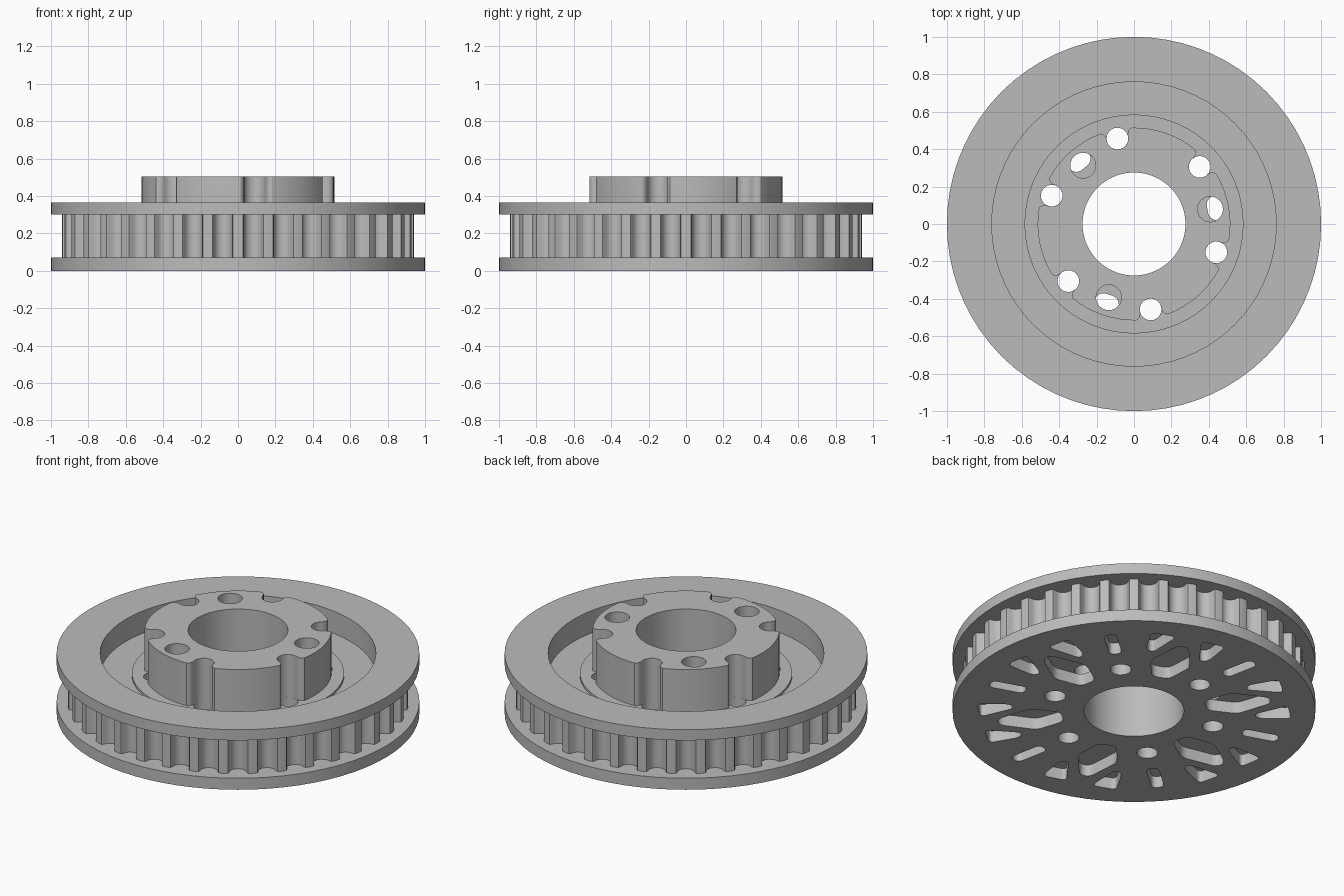
import bpy, bmesh
from math import sin, cos, pi, radians
from mathutils import Vector

cube = bpy.data.objects.get("Cube")
if cube:
    bpy.data.objects.remove(cube, do_unlink=True)

metal = bpy.data.materials.new("grey metal")
metal.use_nodes = True
GREY = (0.5, 0.5, 0.5, 1)
metal.diffuse_color = GREY
metal.node_tree.nodes["Principled BSDF"].inputs["Base Color"].default_value = GREY


def polar(r, deg):
    return Vector((r * cos(radians(deg)), r * sin(radians(deg))))


def circle(r, n=72, centre=Vector((0, 0))):
    return [centre + polar(r, 360 * i / n) for i in range(n)]


def turned(points, deg):
    """Turn a loop about the axle."""
    ux, uy = polar(1, deg), polar(1, deg + 90)
    return [ux * p[0] + uy * p[1] for p in points]


def rounded(points, cut, steps=5):
    """Round the corners of a polygon."""
    out = []
    for i, p in enumerate(points):
        a, b = points[i - 1], points[(i + 1) % len(points)]
        start = p + (a - p).normalized() * min(cut, (a - p).length * 0.49)
        end = p + (b - p).normalized() * min(cut, (b - p).length * 0.49)
        for k in range(steps + 1):
            t = k / steps
            out.append(start * (1 - t) ** 2 + p * 2 * t * (1 - t) + end * t * t)
    return out


def layer(name, z0, z1, loops):
    """Extrude an outline with holes from z0 to z1."""
    curve = bpy.data.curves.new(name, "CURVE")
    curve.dimensions = "2D"
    curve.fill_mode = "BOTH"
    curve.extrude = (z1 - z0) / 2
    for loop in loops:
        spline = curve.splines.new("POLY")
        spline.points.add(len(loop) - 1)
        for point, p in zip(spline.points, loop):
            point.co = (p[0], p[1], 0, 1)
        spline.use_cyclic_u = True
    ob = bpy.data.objects.new(name, curve)
    bpy.context.collection.objects.link(ob)
    bpy.ops.object.select_all(action="DESELECT")
    ob.select_set(True)
    bpy.context.view_layer.objects.active = ob
    bpy.ops.object.convert(target="MESH")
    ob = bpy.context.object
    bm = bmesh.new()
    bm.from_mesh(ob.data)
    bmesh.ops.translate(bm, verts=bm.verts, vec=(0, 0, (z0 + z1) / 2))
    bmesh.ops.remove_doubles(bm, verts=bm.verts, dist=0.0002)
    bmesh.ops.recalc_face_normals(bm, faces=bm.faces)
    bm.to_mesh(ob.data)
    bm.free()
    ob.data.materials.clear()
    ob.data.materials.append(metal)
    bpy.ops.object.shade_smooth_by_angle(angle=radians(30))
    return ob


# Shared holes
NOTCHES = [41 + 60 * k for k in range(6)]
BOLTS = [11 + 120 * k for k in range(3)]
bore = circle(0.275)
pin_holes = [circle(0.058, 24, polar(0.465, a)) for a in NOTCHES]
bolt_holes = [circle(0.068, 24, polar(0.415, a)) for a in BOLTS]

# Lightening pockets in the lower flange
kite = [Vector(p) for p in ((0.4, -0.05), (0.56, -0.115), (0.76, -0.03),
                            (0.76, 0.03), (0.56, 0.115), (0.4, 0.05))]
slot = [Vector(p) for p in ((0.64, -0.035), (0.85, -0.035), (0.85, 0.035), (0.64, 0.035))]
wedge = [polar(0.66, 12), polar(0.85, 5), polar(0.87, 14.5), polar(0.69, 15.5)]
mirrored_wedge = [Vector((p.x, -p.y)) for p in wedge]
pockets = []
for a in NOTCHES:
    pockets.append(turned(rounded(slot, 0.034), a))
    for shape in (kite, wedge, mirrored_wedge):
        pockets.append(turned(rounded(shape, 0.035), a - 30))

# Toothed outline with round gullets
TEETH, TIP, GULLET = 36, 0.94, 0.05
teeth = []
for i in range(TEETH):
    mid = 360 * (i + 0.5) / TEETH
    gullet = [Vector((TIP - 0.004, -GULLET - 0.006))]
    for k in range(9):
        t = pi * k / 8
        gullet.append(Vector((TIP - 0.015 - GULLET * sin(t), -GULLET * cos(t))))
    gullet.append(Vector((TIP - 0.004, GULLET + 0.006)))
    teeth += turned(gullet, mid)
    teeth.append(polar(TIP, mid + 180 / TEETH))

# Hub outline with six lipped notches
lip = [(0.508, 0.085), (0.503, 0.073), (0.492, 0.063), (0.475, 0.058)]
notch = [Vector((u, -v)) for u, v in lip]
notch += [Vector((0.465 - 0.058 * sin(pi * k / 12), -0.058 * cos(pi * k / 12)))
          for k in range(13)]
notch += [Vector(p) for p in reversed(lip)]
hub_outline = []
for a in NOTCHES:
    hub_outline += turned(notch, a)
    hub_outline += [polar(0.515, a + 10 + 40 * k / 8) for k in range(9)]

# Stack the layers
FLOOR, BOSS = 0.23, 0.245
layer("lower_flange", 0, 0.07, [circle(1), bore] + pin_holes + pockets)
layer("toothed_rim", 0.07, 0.3, [teeth, circle(0.76)])
layer("web_disc", 0.07, FLOOR, [circle(0.76), bore] + pin_holes + bolt_holes)
layer("boss_step", FLOOR, BOSS, [circle(0.585), bore] + pin_holes + bolt_holes)
layer("upper_flange", 0.3, 0.365, [circle(1), circle(0.76)])
layer("hub", BOSS, 0.505, [hub_outline, bore] + bolt_holes)
